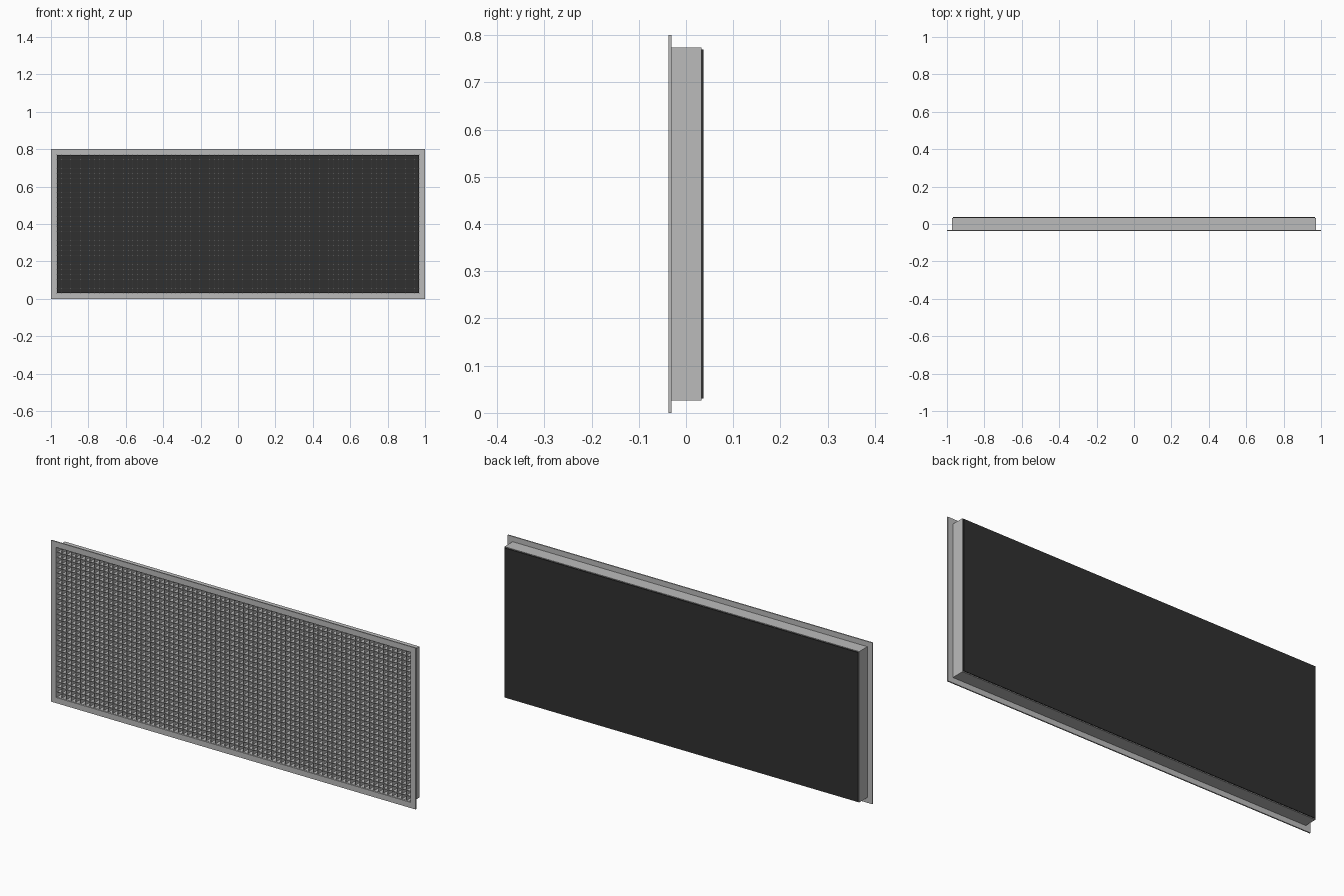
import bpy, bmesh

if "Cube" in bpy.data.objects:
    bpy.data.objects.remove(bpy.data.objects["Cube"])


def material(name, v):
    m = bpy.data.materials.new(name)
    m.diffuse_color = (v, v, v, 1)
    m.use_nodes = True
    m.node_tree.nodes["Principled BSDF"].inputs["Base Color"].default_value = m.diffuse_color
    return m


grey = material("grey metal", 0.5)
black = material("black backing", 0.03)


def add_box(bm, x0, x1, y0, y1, z0, z1):
    r = bmesh.ops.create_cube(bm, size=1)
    for v in r["verts"]:
        v.co.x = x1 if v.co.x > 0 else x0
        v.co.y = y1 if v.co.y > 0 else y0
        v.co.z = z1 if v.co.z > 0 else z0


def finish(bm, name, mat):
    bmesh.ops.recalc_face_normals(bm, faces=bm.faces)
    me = bpy.data.meshes.new(name)
    bm.to_mesh(me)
    bm.free()
    me.materials.append(mat)
    ob = bpy.data.objects.new(name, me)
    bpy.context.collection.objects.link(ob)


def ring(name, hx, z0, z1, t, y0, y1, mat):
    """Rectangular tube running along y with wall width t."""
    bm = bmesh.new()
    loops = []
    for d, y in ((0, y0), (t, y0), (t, y1), (0, y1)):
        loops.append([bm.verts.new((x, y, z)) for x, z in (
            (-hx + d, z0 + d), (hx - d, z0 + d), (hx - d, z1 - d), (-hx + d, z1 - d))])
    for i in range(4):
        a, b = loops[i], loops[(i + 1) % 4]
        for j in range(4):
            k = (j + 1) % 4
            bm.faces.new((a[j], a[k], b[k], b[j]))
    finish(bm, name, mat)


# Front flange and the duct collar behind it
ring("front_flange", 1.0, 0.0, 0.8, 0.028, -0.037, -0.031, grey)
ring("collar", 0.973, 0.026, 0.774, 0.003, -0.031, 0.033, grey)

# Egg-crate core of thin crossed blades
HX, Z0, Z1 = 0.971, 0.028, 0.772
NX, NZ = 76, 29
T = 0.001
bm = bmesh.new()
for i in range(1, NX):
    x = -HX + 2 * HX * i / NX
    add_box(bm, x - T, x + T, -0.031, 0.033, Z0, Z1)
finish(bm, "vertical_blades", grey)
bm = bmesh.new()
for i in range(1, NZ):
    z = Z0 + (Z1 - Z0) * i / NZ
    add_box(bm, -HX, HX, -0.031, 0.033, z - T, z + T)
finish(bm, "horizontal_blades", grey)

# Black backing panel
bm = bmesh.new()
add_box(bm, -0.969, 0.969, 0.033, 0.037, 0.03, 0.77)
finish(bm, "backing_panel", black)
